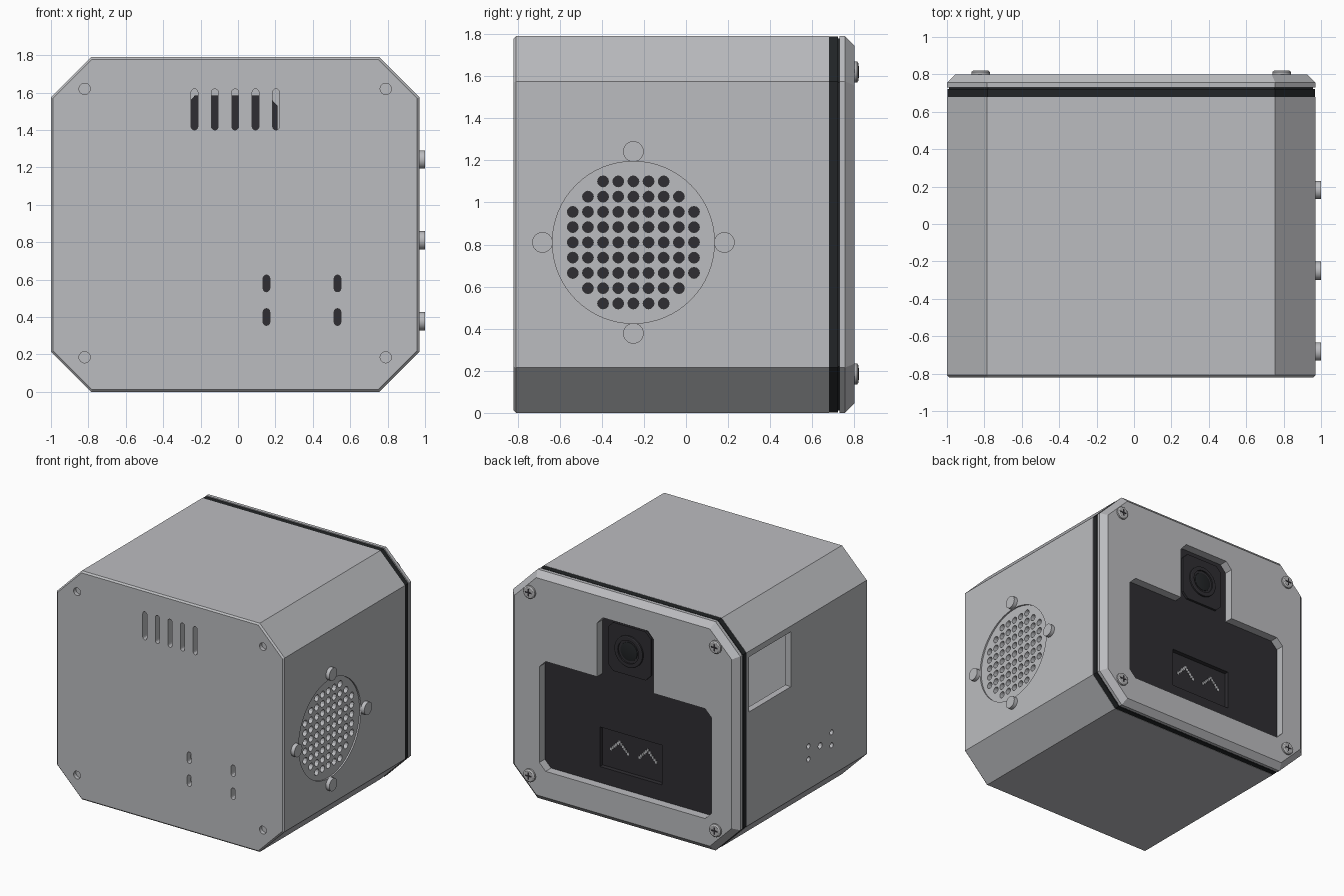
import bpy, bmesh, math
from mathutils import Vector

if "Cube" in bpy.data.objects:
    bpy.data.objects.remove(bpy.data.objects["Cube"])

CX = -0.015          # centre of the case across its width
TX = -0.035          # centre of the rear panel


def material(name, rgb):
    m = bpy.data.materials.new(name)
    m.diffuse_color = (*rgb, 1)
    m.use_nodes = True
    m.node_tree.nodes["Principled BSDF"].inputs["Base Color"].default_value = m.diffuse_color
    return m


GREY = material("light grey plastic", (0.50, 0.505, 0.525))
DARK = material("dark panel", (0.028, 0.027, 0.032))
RUBBER = material("black rubber", (0.016, 0.018, 0.02))
STEEL = material("screw steel", (0.45, 0.45, 0.46))


# ---- profile helpers (2D outlines in u, v) ----
def chamfered(cu, cv, hu, hv, c):
    q = [(hu - c, -hv), (hu, c - hv), (hu, hv - c), (hu - c, hv)]
    return [(cu + u, cv + v) for u, v in q] + [(cu - u, cv + v) for u, v in reversed(q)]


def octagon(d=0.0):
    return chamfered(CX, 0.895, 0.985 - d, 0.895 - d, 0.215 - 0.586 * d)


def circle(cu, cv, r, n=24):
    return [(cu + r * math.cos(2 * math.pi * i / n), cv + r * math.sin(2 * math.pi * i / n))
            for i in range(n)]


def slot(cu, v0, v1, r=0.018, n=6):
    a = [math.pi * i / n for i in range(n + 1)]
    return ([(cu + r * math.cos(t), v1 - r + r * math.sin(t)) for t in a] +
            [(cu - r * math.cos(t), v0 + r - r * math.sin(t)) for t in a])


def rect(cu, cv, hu, hv):
    return [(cu - hu, cv - hv), (cu + hu, cv - hv), (cu + hu, cv + hv), (cu - hu, cv + hv)]


def build(name, solids, mat, axis="Y"):
    """Each solid is a list of (depth, outline) rings, lofted and capped."""
    bm = bmesh.new()
    for rings in solids:
        loops = [[bm.verts.new((u, t, v) if axis == "Y" else (t, u, v)) for u, v in pts]
                 for t, pts in rings]
        n = len(loops[0])
        for a, b in zip(loops, loops[1:]):
            for i in range(n):
                j = (i + 1) % n
                bm.faces.new((a[i], a[j], b[j], b[i]))
        bm.faces.new(loops[0])
        bm.faces.new(loops[-1])
    bmesh.ops.recalc_face_normals(bm, faces=bm.faces)
    me = bpy.data.meshes.new(name)
    bm.to_mesh(me)
    bm.free()
    me.materials.append(mat)
    ob = bpy.data.objects.new(name, me)
    bpy.context.collection.objects.link(ob)
    return ob


def plates(outlines, a, b):
    return [[(a, o), (b, o)] for o in outlines]


def select(ob):
    bpy.ops.object.select_all(action="DESELECT")
    bpy.context.view_layer.objects.active = ob
    ob.select_set(True)


def cut(ob, solids, axis="Y"):
    cutter = build("cutter", solids, ob.data.materials[0], axis)
    cutter.hide_render = True
    m = ob.modifiers.new("cut", "BOOLEAN")
    m.operation, m.solver, m.object = "DIFFERENCE", "EXACT", cutter
    select(ob)
    bpy.ops.object.modifier_apply(modifier=m.name)
    bpy.data.objects.remove(cutter)


def smooth(ob):
    select(ob)
    bpy.ops.object.shade_smooth_by_angle(angle=math.radians(30))


CORNERS = [(x, z) for x in (-0.82, 0.79) for z in (0.185, 1.62)]
GY, GZ = -0.25, 0.81   # grille centre on the right wall

# ---- hollow case, open at the back ----
case = build("case_shell", [[(-0.82, octagon(0.012)), (-0.808, octagon()), (0.68, octagon())]], GREY)
cut(case, plates([octagon(0.05)], -0.77, 0.9))
# front vents, cable slots and blind screw holes
vents = [slot(CX + 0.109 * i, 1.40, 1.62) for i in range(-2, 3)]
vents += [slot(x, z, z + 0.09) for x in (0.152, 0.532) for z in (0.355, 0.535)]
cut(case, plates(vents, -0.9, -0.7))
cut(case, plates([circle(x, z, 0.03) for x, z in CORNERS], -0.9, -0.79))
# speaker grille on the right wall
cut(case, plates([circle(GY, GZ, 0.385, 64)], 0.958, 1.1), "X")
holes = [circle(GY + i * 0.072, GZ + j * 0.0725, 0.026, 12)
         for i in range(-4, 5) for j in range(-4, 5) if i * i + j * j <= 20]
cut(case, plates(holes, 0.85, 1.1), "X")
# access window and small holes on the left wall
left = [rect(0.39, 1.315, 0.26, 0.215), circle(-0.23, 0.50, 0.024, 12)]
left += [circle(-0.23 + sy * 0.143, 0.50 + sz * 0.051, 0.02, 12) for sy in (-1, 1) for sz in (-1, 1)]
cut(case, plates(left, -1.1, -0.9), "X")

# dark driver behind the grille, and round pegs around it
build("speaker_driver", plates([circle(GY, GZ, 0.37, 48)], 0.85, 0.919), DARK, "X")
pegs = [circle(GY + 0.432 * math.cos(a), GZ + 0.432 * math.sin(a), 0.049)
        for a in (0, math.pi / 2, math.pi, 1.5 * math.pi)]
smooth(build("grille_pegs", plates(pegs, 0.96, 1.0), GREY, "X"))

# ---- rubber gasket between case and lid ----
gasket = build("gasket", plates([octagon(0.002)], 0.68, 0.722), RUBBER)
cut(gasket, plates([octagon(0.06)], 0.6, 0.8))
seam = build("gasket_seam", plates([octagon(0.012)], 0.722, 0.73), RUBBER)
cut(seam, plates([octagon(0.06)], 0.6, 0.8))

# ---- rear lid with stepped opening ----
half = [(0.69, 0.25), (0.745, 0.305), (0.745, 1.055), (0.69, 1.11),
        (0.245, 1.11), (0.245, 1.53), (0.195, 1.585)]
opening = [(TX + x, z) for x, z in half] + [(TX - x, z) for x, z in reversed(half)]
lid = build("rear_lid", [[(0.73, octagon()), (0.756, octagon()), (0.80, octagon(0.045))]], GREY)
cut(lid, plates([opening], 0.6, 0.9))

# ---- dark rear panel with display recess ----
panel = build("rear_panel", plates([opening], 0.68, 0.732), DARK)
cut(panel, plates([rect(TX, 0.53, 0.268, 0.155)], 0.697, 0.9))
# pixel chevrons on the display
pixels = [rect(c + k * 0.0145, 0.595 - abs(k) * 0.015, 0.008, 0.01)
          for c in (0.085, -0.16) for k in range(-5, 6)]
build("display_pixels", plates(pixels, 0.696, 0.701), GREY)

# ---- camera module ----
CZ = 1.355
build("camera_plate", plates([chamfered(TX, CZ, 0.185, 0.19, 0.045)], 0.73, 0.75), DARK)
ring = build("lens_ring", [[(0.74, circle(TX, CZ, 0.122, 40)), (0.762, circle(TX, CZ, 0.122, 40)),
                            (0.766, circle(TX, CZ, 0.116, 40))]], DARK)
cut(ring, plates([circle(TX, CZ, 0.09, 40)], 0.755, 0.8))
smooth(ring)
smooth(build("lens", [[(0.75, circle(TX, CZ, 0.075, 32)), (0.757, circle(TX, CZ, 0.072, 32)),
                       (0.762, circle(TX, CZ, 0.05, 32))]], RUBBER))

# ---- lid screws with cross slots ----
smooth(build("lid_screws", [[(0.79, circle(x, z, 0.05)), (0.813, circle(x, z, 0.05)),
                             (0.82, circle(x, z, 0.04))] for x, z in CORNERS], STEEL))


def cross(x, z, a=0.028, b=0.006):
    q = [(a, -b), (a, b), (b, b)]
    pts = []
    for _ in range(4):
        pts += q
        q = [(-v, u) for u, v in q]
    return [(x + u, z + v) for u, v in pts]


build("screw_slots", plates([cross(x, z) for x, z in CORNERS], 0.816, 0.8212), DARK)
